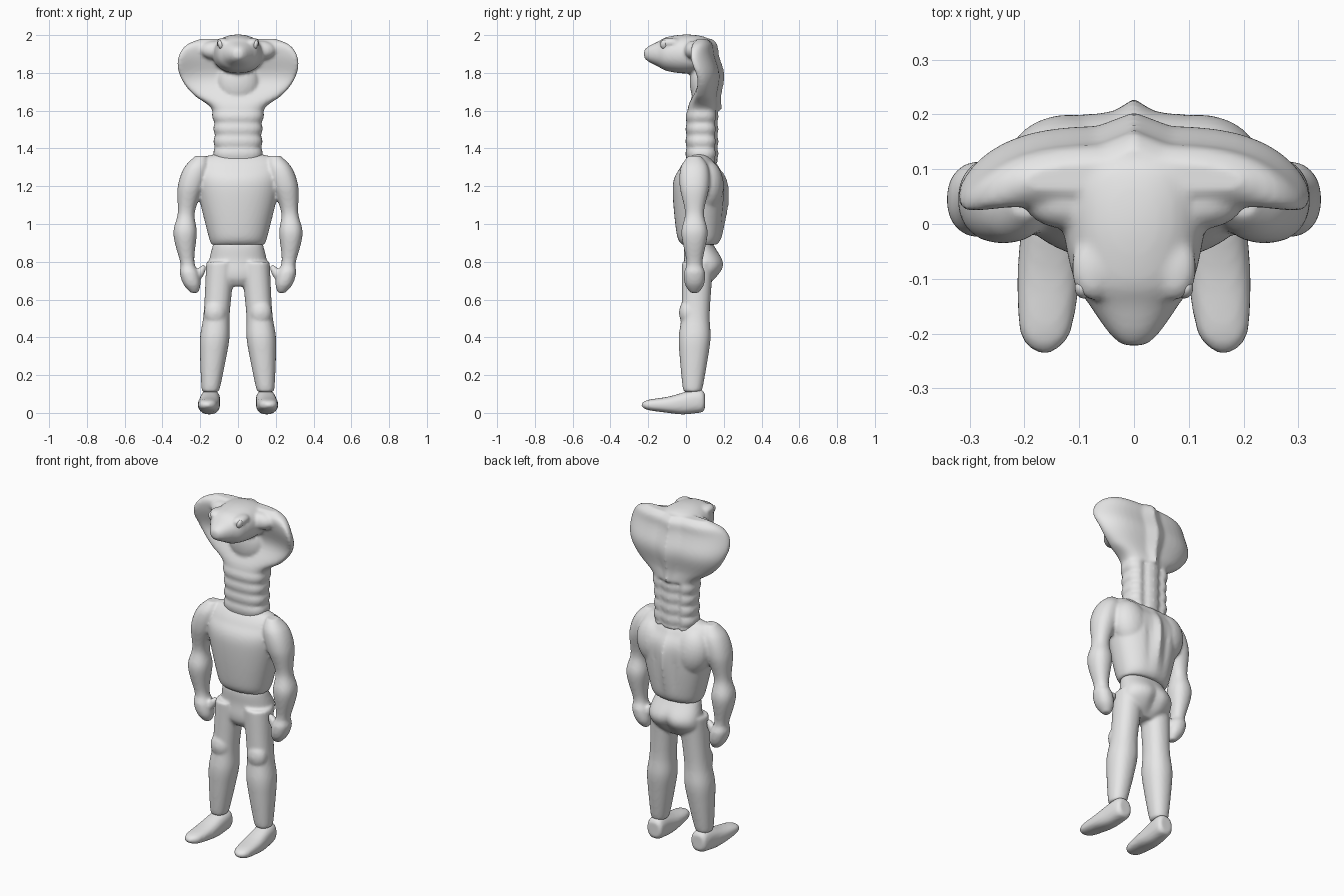
import bpy, bmesh, math
from mathutils import Matrix

default_cube = bpy.data.objects.get("Cube")
if default_cube:
    bpy.data.objects.remove(default_cube, do_unlink=True)

GREY = (0.8, 0.8, 0.8, 1)
clay = bpy.data.materials.new("light_grey")
clay.use_nodes = True
clay.diffuse_color = GREY
clay.node_tree.nodes["Principled BSDF"].inputs["Base Color"].default_value = GREY

SEGMENTS = 48
STEPS = 16
SIDES = {"left": 1, "right": -1}


def bump(distance, width):
    return math.exp(-(distance / width) ** 2)


def nothing(position, offset):
    return 0


def spline(before, start, end, after, t):
    """Smooth curve from start to end, guided by the neighbouring values."""
    slope_in = (end - before) / 2
    slope_out = (after - start) / 2
    rise = end - start
    return start + t * (slope_in + t * (3 * rise - 2 * slope_in - slope_out
                                        + t * (slope_in + slope_out - 2 * rise)))


def smooth_rings(rings):
    padded = [rings[0], *rings, rings[-1]]
    for window in zip(padded, padded[1:], padded[2:], padded[3:]):
        for step in range(STEPS):
            yield [spline(*values, step / STEPS) for values in zip(*window)]
    yield rings[-1]


def loft(bm, rings, centre, axis="z", side=1, power=0.9, relief=nothing):
    """Skin ovals (position, half width, half depth) along an axis.

    centre gives each oval's middle; relief pushes points in depth by a rule.
    """
    loops = []
    for position, width, depth in smooth_rings(rings):
        middle_x, middle_y = centre(position)
        loop = []
        for k in range(SEGMENTS):
            angle = math.tau * k / SEGMENTS
            across, along = math.cos(angle), math.sin(angle)
            offset = width * math.copysign(abs(across) ** power, across)
            x = side * (middle_x + offset)
            y = middle_y + depth * math.copysign(abs(along) ** power, along)
            y += relief(position, offset) * (along > 0)
            loop.append(bm.verts.new((x, y, position) if axis == "z" else (x, position, y)))
        loops.append(loop)
    faces = [bm.faces.new(loops[0]), bm.faces.new(loops[-1])]
    for low, high in zip(loops, loops[1:]):
        for k in range(SEGMENTS):
            faces.append(bm.faces.new((low[k - 1], low[k], high[k], high[k - 1])))
    bmesh.ops.recalc_face_normals(bm, faces=faces)


def blob(bm, centre, radii, side=1, tilt=0):
    """Ellipsoid muscle, tilted about the front axis."""
    x, y, z = centre
    place = (Matrix.Translation((side * x, y, z))
             @ Matrix.Rotation(side * tilt, 4, "Y") @ Matrix.Diagonal((*radii, 1)))
    bmesh.ops.create_uvsphere(bm, u_segments=24, v_segments=16, radius=1, matrix=place)


def finish(bm, name, fused=True):
    """Make the object; fused parts melt into one soft skin."""
    mesh = bpy.data.meshes.new(name)
    bm.to_mesh(mesh)
    bm.free()
    mesh.materials.append(clay)
    mesh.shade_smooth()
    part = bpy.data.objects.new(name, mesh)
    bpy.context.collection.objects.link(part)
    if fused:
        fuse = part.modifiers.new("fuse", "REMESH")
        fuse.mode = "VOXEL"
        fuse.voxel_size = 0.009
        fuse.use_smooth_shade = True
        soften = part.modifiers.new("soften", "SMOOTH")
        soften.iterations = 5


# Hood and neck: the hood's rim curls forward, a ridge runs down the back
def hood_ring(z, width):
    depth = max(0.055, 0.08 - 0.2 * max(0, z - 1.6))
    return z, width, min(depth, 3 * (1.99 - z))


def hood_centre(z):
    return 0, 0.085 + 0.04 * bump(z - 1.78, 0.1)


def spine_ridge(z, x):
    if z > 1.6:
        return 0.025 * bump(x, 0.025)
    return -0.015 * bump(abs(x) - 0.05, 0.02)


bm = bmesh.new()
outline = [(1.32, 0.1), (1.34, 0.12), (1.5, 0.12), (1.61, 0.14), (1.68, 0.23),
           (1.75, 0.29), (1.83, 0.32), (1.9, 0.31), (1.95, 0.27), (1.98, 0.2)]
loft(bm, [hood_ring(*point) for point in outline], hood_centre,
     power=0.75, relief=spine_ridge)
for vert in bm.verts:
    x, y, z = vert.co
    if z > 1.6:
        vert.co.y -= 6 * x ** 4
    else:
        # Belly scales swell the neck in even bands
        swell = 1 + 0.09 * abs(math.sin(math.pi * (z - 1.34) / 0.065))
        vert.co.x = x * swell
        vert.co.y = 0.09 + (y - 0.09) * swell

# Head with throat and brows
loft(bm, [(-0.222, 0.02, 0.02), (-0.2, 0.045, 0.04), (-0.15, 0.08, 0.065),
          (-0.1, 0.11, 0.09), (0, 0.13, 0.103), (0.1, 0.13, 0.09), (0.14, 0.08, 0.05)],
     lambda y: (0, 1.9), axis="y")
blob(bm, (0, 0.08, 1.75), (0.11, 0.06, 0.12))
for side in SIDES.values():
    blob(bm, (0.075, -0.08, 1.96), (0.04, 0.06, 0.026), side)
    blob(bm, (0.12, 0.04, 1.92), (0.08, 0.05, 0.05), side)
finish(bm, "cobra_head")

# Eyes
for label, side in SIDES.items():
    bm = bmesh.new()
    blob(bm, (0.092, -0.116, 1.95), (0.015, 0.02, 0.025), side, tilt=0.3)
    finish(bm, label + "_eye", fused=False)


# Torso with muscled arms
def back_spine(z, x):
    return 0.02 * (bump(x, 0.025) - bump(abs(x) - 0.05, 0.02) / 2) * bump(z - 1.13, 0.15)


bm = bmesh.new()
loft(bm, [(0.89, 0.14, 0.09), (0.95, 0.16, 0.12), (1.2, 0.22, 0.14),
          (1.3, 0.225, 0.1), (1.35, 0.19, 0.065), (1.37, 0.12, 0.04)],
     lambda z: (0, 0.07), relief=back_spine)
arm = [(1.36, 0.03), (1.3, 0.065), (1.2, 0.07), (1.06, 0.045), (0.95, 0.062),
       (0.8, 0.038), (0.74, 0.05), (0.68, 0.045), (0.635, 0.02)]
for side in SIDES.values():
    loft(bm, [(z, radius, radius * 1.12) for z, radius in arm],
         lambda z: (0.28 - (z - 0.95) ** 2 / 2, 0.045), side=side)
    # Thumb and shoulder blade
    blob(bm, (0.2, 0.045, 0.74), (0.022, 0.024, 0.05), side, tilt=-0.5)
    blob(bm, (0.12, 0.11, 1.2), (0.11, 0.09, 0.14), side, tilt=0.2)
finish(bm, "torso_and_arms")


# Hips and legs
def hip_centre(z):
    return 0, 0.06 + 0.035 * bump(z - 0.79, 0.08)


def cleft(z, x):
    return -0.02 * bump(x, 0.03) * bump(z - 0.75, 0.07)


bm = bmesh.new()
loft(bm, [(0.9, 0.13, 0.075), (0.79, 0.155, 0.107), (0.72, 0.14, 0.09),
          (0.67, 0.05, 0.05)], hip_centre, relief=cleft)
leg = [(0.11, 0.04), (0.14, 0.05), (0.3, 0.07), (0.4, 0.078), (0.5, 0.07),
       (0.6, 0.07), (0.8, 0.077)]
for side in SIDES.values():
    loft(bm, [(z, radius, radius * 1.08) for z, radius in leg],
         lambda z: (0.155 - 0.08 * z, 0.03 + 0.04 * z), side=side)
    # Knee
    blob(bm, (0.12, 0.01, 0.53), (0.06, 0.047, 0.07), side)
finish(bm, "hips_and_legs")

# Pointed shoes, thinning and lifting towards the toe
for label, side in SIDES.items():
    bm = bmesh.new()
    loft(bm, [(0.1, 0.035, 0.04), (0.08, 0.05, 0.06), (0, 0.055, 0.06),
              (-0.1, 0.057, 0.042), (-0.2, 0.045, 0.027), (-0.235, 0.015, 0.01)],
         lambda y: (0.15 - 0.06 * y, 0.042 + 0.02 * bump(y - 0.08, 0.1)),
         axis="y", side=side, power=0.8)
    finish(bm, label + "_shoe")
